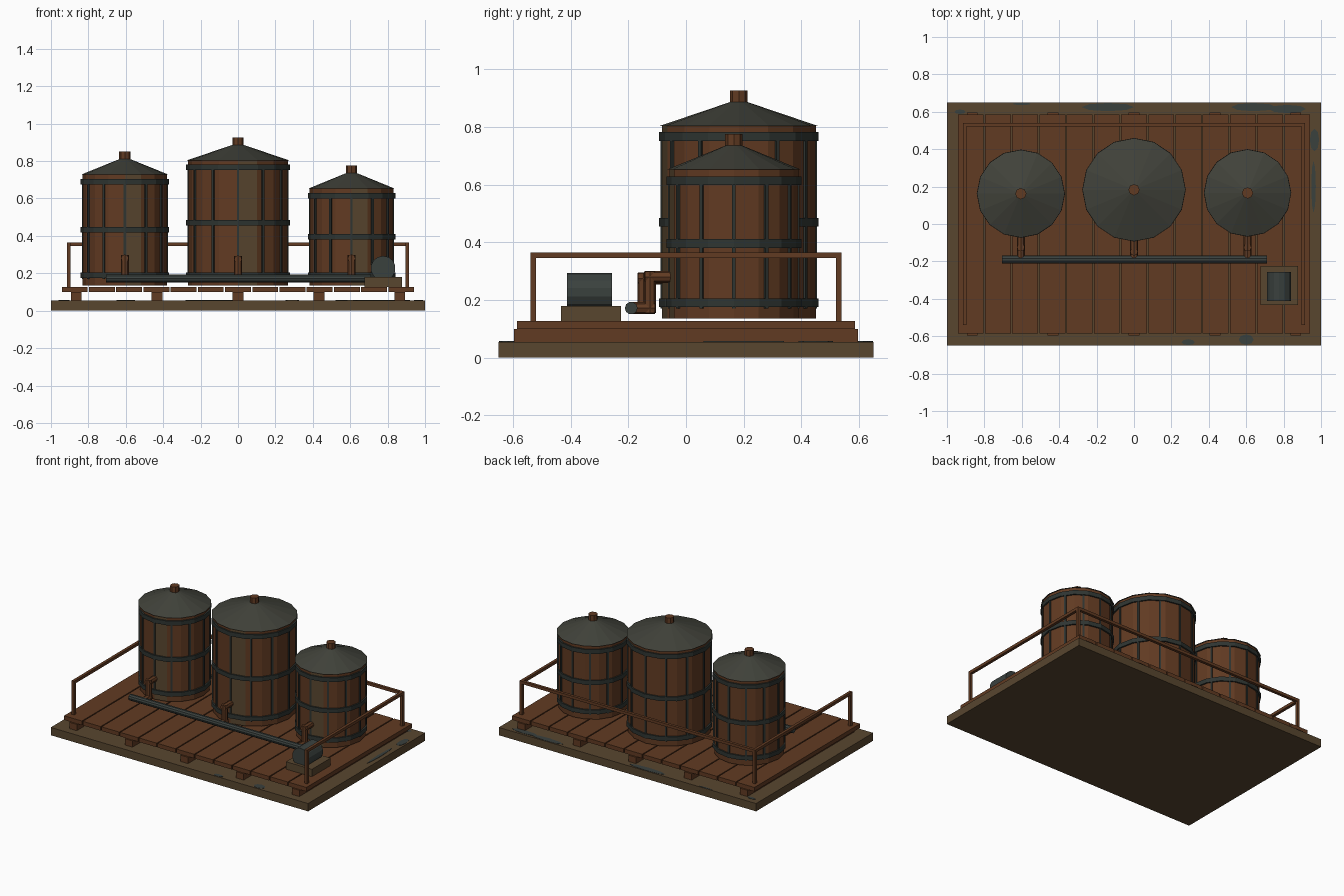
import bpy, bmesh, math
from mathutils import Vector, Matrix

if "Cube" in bpy.data.objects:
    bpy.data.objects.remove(bpy.data.objects["Cube"])


def material(name, rgb):
    m = bpy.data.materials.new(name)
    m.diffuse_color = (*rgb, 1)
    m.use_nodes = True
    m.node_tree.nodes["Principled BSDF"].inputs["Base Color"].default_value = m.diffuse_color
    return m


WOOD = material("brown wood", (0.120, 0.043, 0.016))
OLIVE = material("mossy wood", (0.098, 0.061, 0.028))
ROOF = material("grey roof metal", (0.052, 0.054, 0.042))
IRON = material("dark iron", (0.028, 0.035, 0.031))
STEEL = material("blue grey metal", (0.042, 0.052, 0.048))


def finish(name, bm, mats):
    bmesh.ops.recalc_face_normals(bm, faces=bm.faces)
    me = bpy.data.meshes.new(name)
    bm.to_mesh(me)
    bm.free()
    for m in mats:
        me.materials.append(m)
    ob = bpy.data.objects.new(name, me)
    bpy.context.collection.objects.link(ob)
    return ob


def add_box(bm, x0, x1, y0, y1, z0, z1, rot=Matrix()):
    mat = rot @ Matrix.Translation(((x0 + x1) / 2, (y0 + y1) / 2, (z0 + z1) / 2)) \
        @ Matrix.Diagonal((x1 - x0, y1 - y0, z1 - z0, 1))
    bmesh.ops.create_cube(bm, size=1, matrix=mat)


def boxes(name, mat, items):
    bm = bmesh.new()
    for b in items:
        add_box(bm, *b)
    return finish(name, bm, [mat])


def add_cyl(bm, a, b, r0, r1, n):
    a, b = Vector(a), Vector(b)
    d = b - a
    rot = Vector((0, 0, 1)).rotation_difference(d).to_matrix().to_4x4()
    bmesh.ops.create_cone(bm, cap_ends=True, segments=n, radius1=r0, radius2=r1,
                          depth=d.length, matrix=Matrix.Translation((a + b) / 2) @ rot)


def cyl(name, mat, a, b, r0, r1=None, n=16):
    bm = bmesh.new()
    add_cyl(bm, a, b, r0, r0 if r1 is None else r1, n)
    return finish(name, bm, [mat])


# base slab, joists and deck planks
boxes("base_slab", OLIVE, [(-1, 1, -0.65, 0.65, 0, 0.055)])
boxes("joists", WOOD, [(x - 0.029, x + 0.029, -0.596, 0.596, 0.055, 0.099)
                       for x in (-0.865, -0.4325, 0, 0.4325, 0.865)])
P = 0.1455
boxes("deck_planks", WOOD, [((i - 6) * P - 0.069, (i - 6) * P + 0.069, -0.586, 0.586, 0.099, 0.128)
                            for i in range(13)])

# damp patches on the slab top: flat irregular plates
bm = bmesh.new()
for cx, cy, rx, ry in [(-0.14, 0.625, 0.14, 0.022), (0.64, 0.625, 0.12, 0.022), (0.82, 0.615, 0.1, 0.022),
                       (-0.6, 0.642, 0.05, 0.006), (0.96, 0.2, 0.012, 0.14), (0.965, 0.45, 0.025, 0.06),
                       (0.6, -0.618, 0.04, 0.028), (0.29, -0.632, 0.035, 0.016), (-0.93, 0.6, 0.03, 0.012)]:
    bmesh.ops.create_cone(bm, cap_ends=True, segments=8, radius1=1, radius2=1, depth=0.003,
                          matrix=Matrix.Translation((cx, cy, 0.0555)) @ Matrix.Diagonal((rx, ry, 1, 1)))
finish("slab_patches", bm, [STEEL])

# handrail: four posts, two side rails and a back rail
h = 0.01
boxes("rail_posts", WOOD, [(x - h, x + h, y - h, y + h, 0.128, 0.35)
                           for x in (-0.905, 0.905) for y in (-0.53, 0.53)])
boxes("side_rails", WOOD, [(x - h, x + h, -0.54, 0.54, 0.345, 0.365) for x in (-0.905, 0.905)])
boxes("back_rail", WOOD, [(-0.895, 0.895, 0.52, 0.54, 0.345, 0.365)])


def tank(name, x, y, r, top, bands):
    bottom = 0.135
    # barrel with one mossy front stave
    bm = bmesh.new()
    add_cyl(bm, (x, y, bottom), (x, y, top), r, r, 16)
    body = finish(name + "_barrel", bm, [WOOD, OLIVE])
    for f in body.data.polygons:
        if f.normal.y < -0.9 and 0.1 < f.normal.x < 0.4:
            f.material_index = 1
    # iron hoops
    bm = bmesh.new()
    for z in bands:
        add_cyl(bm, (x, y, z - 0.015), (x, y, z + 0.015), r + 0.01, r + 0.01, 16)
    finish(name + "_hoops", bm, [IRON])
    # upright seams between staves
    bm = bmesh.new()
    for i in range(12):
        rot = Matrix.Translation((x, y, 0)) @ Matrix.Rotation(i * math.pi / 6, 4, 'Z')
        add_box(bm, r - 0.02, r + 0.004, -0.006, 0.006, 0.17, bands[0], rot)
    finish(name + "_seams", bm, [IRON])
    # roof and cap
    cyl(name + "_roof", ROOF, (x, y, top - 0.003), (x, y, top + 0.082), r + 0.009, 0.025)
    cyl(name + "_cap", WOOD, (x, y, top + 0.07), (x, y, top + 0.12), 0.03, n=8)


tank("left_tank", -0.605, 0.162, 0.226, 0.73, (0.69, 0.433, 0.19))
tank("middle_tank", 0, 0.183, 0.267, 0.806, (0.767, 0.47, 0.19))
tank("right_tank", 0.607, 0.166, 0.224, 0.655, (0.614, 0.396, 0.19))


# bent outlet pipes down to the manifold
def outlet(name, x, y0, yv, z):
    bm = bmesh.new()
    r, o = 0.021, 0.018
    add_cyl(bm, (x, y0, z), (x, yv - o, z), r, r, 8)
    add_cyl(bm, (x, yv, z + o), (x, yv, 0.155), r, r, 8)
    add_cyl(bm, (x, yv + o, 0.172), (x, -0.19, 0.172), r, r, 8)
    finish(name, bm, [WOOD])


outlet("left_outlet", -0.605, -0.04, -0.125, 0.28)
outlet("middle_outlet", 0, -0.06, -0.148, 0.275)
outlet("right_outlet", 0.607, -0.04, -0.125, 0.28)
cyl("manifold_pipe", STEEL, (-0.705, -0.19, 0.172), (0.712, -0.19, 0.172), 0.022, n=10)

# pump block and motor
boxes("pump_block", OLIVE, [(0.677, 0.878, -0.434, -0.225, 0.128, 0.18)])
cyl("pump_motor", STEEL, (0.776, -0.413, 0.227), (0.776, -0.257, 0.227), 0.066, n=14)
